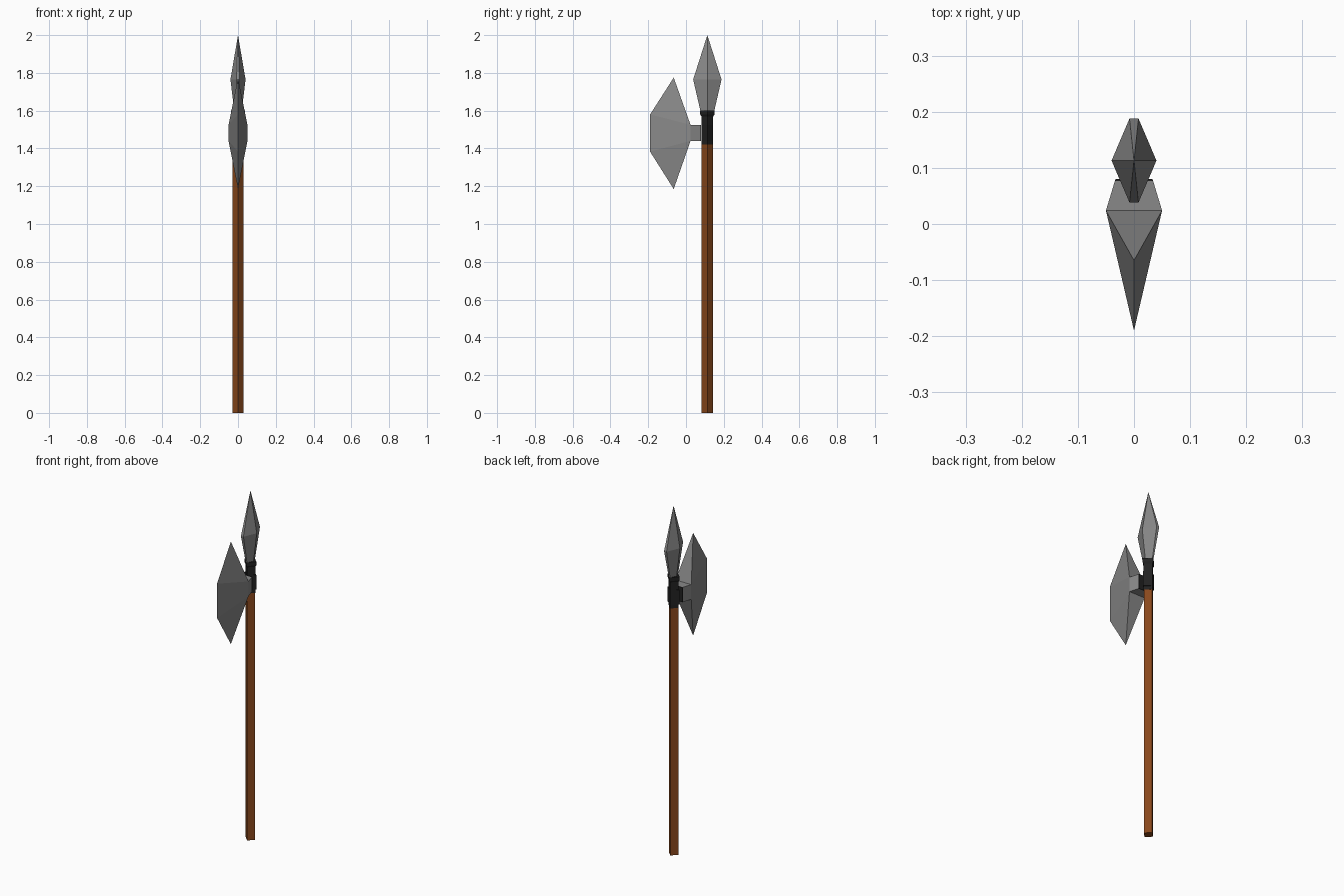
import bpy, bmesh

if "Cube" in bpy.data.objects:
    bpy.data.objects.remove(bpy.data.objects["Cube"])

CY = 0.113  # y of the shaft axis


def material(name, rgb):
    m = bpy.data.materials.new(name)
    m.diffuse_color = (*rgb, 1)
    m.use_nodes = True
    m.node_tree.nodes["Principled BSDF"].inputs["Base Color"].default_value = m.diffuse_color
    return m


wood = material("wood", (0.25, 0.065, 0.012))
black = material("black_wrap", (0.015, 0.015, 0.015))
steel = material("steel", (0.25, 0.25, 0.25))


def finish(name, bm, mat):
    bmesh.ops.recalc_face_normals(bm, faces=bm.faces)
    mesh = bpy.data.meshes.new(name)
    bm.to_mesh(mesh)
    bm.free()
    mesh.materials.append(mat)
    bpy.context.collection.objects.link(bpy.data.objects.new(name, mesh))


def loft(name, section, levels, mat, tip=None):
    """Stack scaled copies (sx, sy, z) of a section around the shaft axis."""
    bm = bmesh.new()
    rings = [[bm.verts.new((x * sx, CY + y * sy, z)) for x, y in section]
             for sx, sy, z in levels]
    n = len(section)
    for a, b in zip(rings, rings[1:]):
        for i in range(n):
            j = (i + 1) % n
            bm.faces.new((a[i], a[j], b[j], b[i]))
    bm.faces.new(rings[0])
    if tip is None:
        bm.faces.new(rings[-1])
    else:
        t = bm.verts.new((0, CY, tip))
        for i in range(n):
            bm.faces.new((rings[-1][i], rings[-1][(i + 1) % n], t))
    finish(name, bm, mat)


def hull(name, points, mat):
    """Convex solid, with coplanar triangles merged."""
    bm = bmesh.new()
    for p in points:
        bm.verts.new(p)
    bmesh.ops.convex_hull(bm, input=bm.verts)
    bmesh.ops.dissolve_limit(bm, angle_limit=0.01, verts=bm.verts, edges=bm.edges)
    finish(name, bm, mat)


def rect(w, y, z0=1.44, z1=1.525):
    return [(x, y, z) for x in (-w, w) for z in (z0, z1)]


diamond = [(1, 0), (0, 1), (-1, 0), (0, -1)]
flat_hex = [(1, 0), (0.2, 1), (-0.2, 1), (-1, 0), (-0.2, -1), (0.2, -1)]

# wooden shaft, four-sided
loft("shaft", diamond, [(0.03, 0.03, 0), (0.03, 0.03, 1.42)], wood)

# black collar: swells sideways at the blade mount, flares under the spearhead
loft("collar", diamond, [(0.031, 0.031, 1.42), (0.031, 0.031, 1.44),
                         (0.037, 0.031, 1.44), (0.037, 0.031, 1.525),
                         (0.031, 0.031, 1.525), (0.031, 0.031, 1.57),
                         (0.038, 0.038, 1.58), (0.038, 0.038, 1.6)], black)

# spearhead
loft("spearhead", flat_hex, [(0.02, 0.037, 1.6), (0.04, 0.075, 1.765)], steel, tip=2.0)

# axe blade: wedge from a square back to a vertical cutting edge, with two horns
hull("axe_blade", rect(0.05, 0.024) + [(0, -0.065, 1.775), (0, -0.065, 1.185),
                                       (0, -0.19, 1.58), (0, -0.19, 1.383)], steel)

# tapered neck and the black plate behind it
hull("blade_neck", rect(0.05, 0.024) + rect(0.034, 0.077), steel)
hull("neck_plate", rect(0.034, 0.077) + rect(0.033, 0.08), black)
